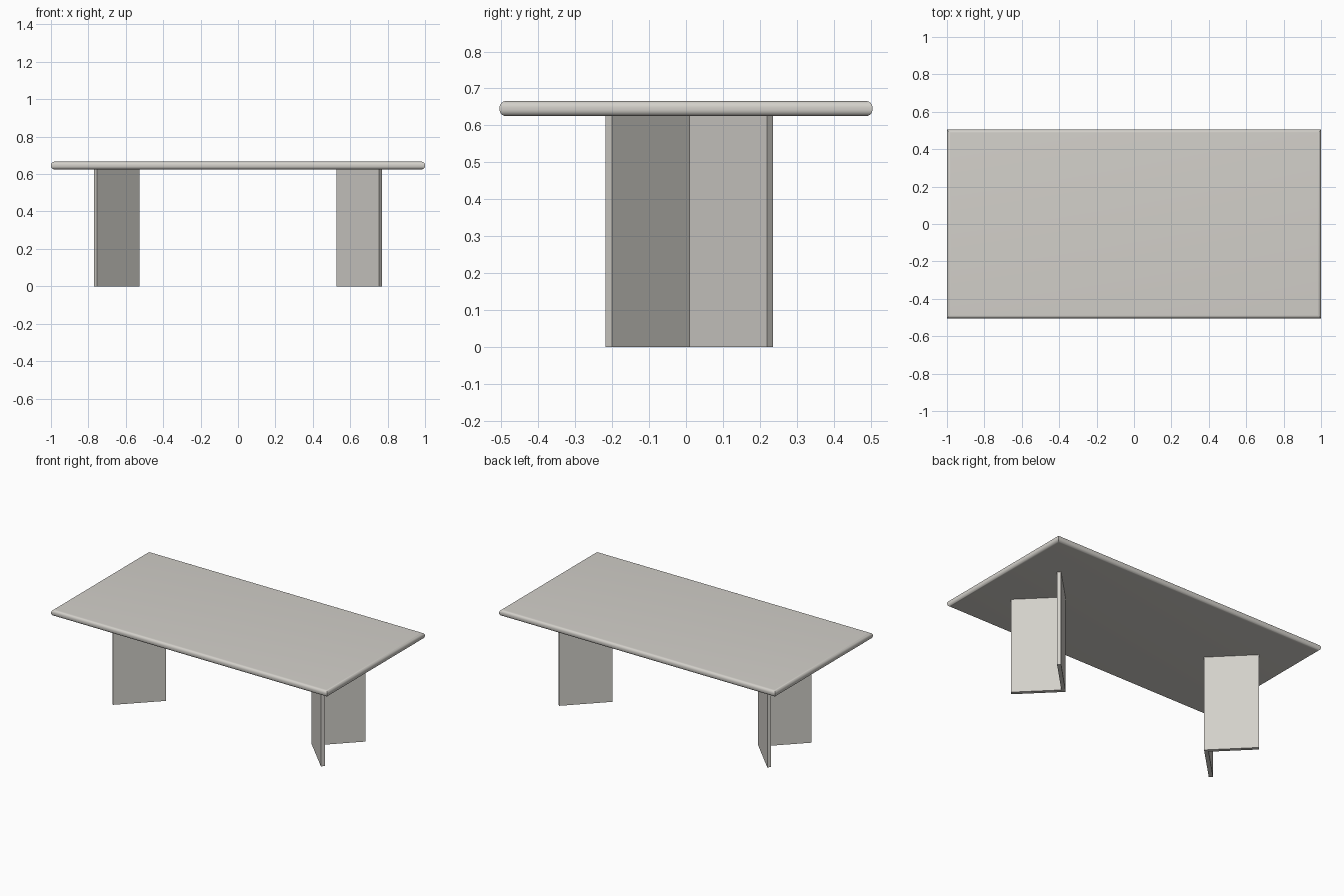
import bpy, bmesh, math

if "Cube" in bpy.data.objects:
    bpy.data.objects.remove(bpy.data.objects["Cube"])

stone = bpy.data.materials.new("warm grey")
stone.diffuse_color = (0.65, 0.63, 0.59, 1)
stone.use_nodes = True
stone.node_tree.nodes["Principled BSDF"].inputs["Base Color"].default_value = stone.diffuse_color


def add_object(name, bm):
    bmesh.ops.recalc_face_normals(bm, faces=bm.faces)
    mesh = bpy.data.meshes.new(name)
    bm.to_mesh(mesh)
    bm.free()
    mesh.materials.append(stone)
    obj = bpy.data.objects.new(name, mesh)
    bpy.context.collection.objects.link(obj)
    return obj


# Tabletop: stacked rectangles whose inset follows a rounded edge, mitred corners
def tabletop(hx, hy, z0, z1, r, steps=8):
    bm = bmesh.new()
    angles = [math.pi / 2 * i / steps for i in range(steps + 1)]
    levels = [(r - r * math.sin(a), z0 + r - r * math.cos(a)) for a in angles]
    levels += [(d, z0 + z1 - z) for d, z in reversed(levels)]
    rings = []
    for d, z in levels:
        x, y = hx - d, hy - d
        rings.append([bm.verts.new((sx * x, sy * y, z))
                      for sx, sy in ((-1, -1), (1, -1), (1, 1), (-1, 1))])
    for a, b in zip(rings, rings[1:]):
        for i in range(4):
            j = (i + 1) % 4
            bm.faces.new((a[i], a[j], b[j], b[i]))
    bm.faces.new(rings[0][::-1])
    bm.faces.new(rings[-1])
    return add_object("tabletop", bm)


# Leg: two upright panels joined in a V that opens towards the table end
def v_leg(name, side, height):
    profile = [(0.527, 0.008), (0.7535, -0.2185), (0.77, -0.20),
               (0.561, 0.009), (0.77, 0.219), (0.7535, 0.2355)]
    bm = bmesh.new()
    low = [bm.verts.new((side * x, y, 0)) for x, y in profile]
    high = [bm.verts.new((side * x, y, height)) for x, y in profile]
    n = len(profile)
    for i in range(n):
        j = (i + 1) % n
        bm.faces.new((low[i], low[j], high[j], high[i]))
    for ring in (low, high):  # each cap is two quads, one per panel
        bm.faces.new(ring[:4])
        bm.faces.new((ring[0], ring[3], ring[4], ring[5]))
    return add_object(name, bm)


top = tabletop(1.0, 0.505, 0.625, 0.666, 0.018)
v_leg("left_leg", -1, 0.627)
v_leg("right_leg", 1, 0.627)

bpy.ops.object.select_all(action='DESELECT')
top.select_set(True)
bpy.context.view_layer.objects.active = top
bpy.ops.object.shade_smooth_by_angle(angle=math.radians(30))
